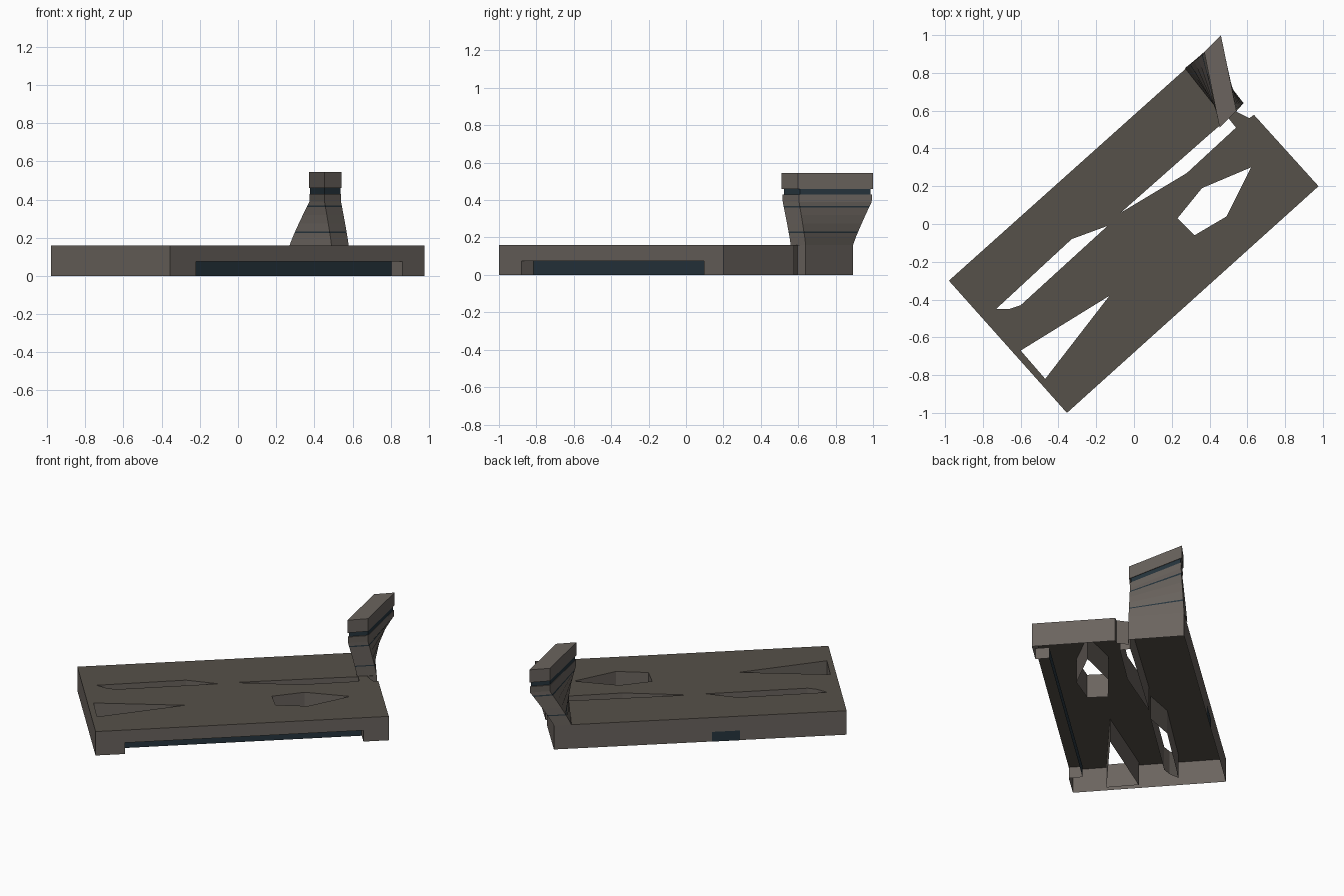
import bpy, bmesh
from mathutils import Vector

if "Cube" in bpy.data.objects:
    bpy.data.objects.remove(bpy.data.objects["Cube"])

H = 0.16                      # deck height
RZ, RD = 0.075, 0.085         # recess height and depth


def material(name, col):
    m = bpy.data.materials.new(name)
    m.diffuse_color = (*col, 1)
    m.use_nodes = True
    m.node_tree.nodes["Principled BSDF"].inputs["Base Color"].default_value = m.diffuse_color
    return m


STONE = material("grey_brown", (0.145, 0.127, 0.112))
TOP = material("dark_grey_brown", (0.094, 0.083, 0.067))
DARK = material("dark_blue", (0.020, 0.036, 0.048))


def finish(name, bm, mats=(STONE,)):
    me = bpy.data.meshes.new(name)
    bm.to_mesh(me)
    bm.free()
    for m in mats:
        me.materials.append(m)
    ob = bpy.data.objects.new(name, me)
    bpy.context.collection.objects.link(ob)
    return ob


def face(bm, pts, mat=0):
    f = bm.faces.new([bm.verts.new(p) for p in pts])
    f.material_index = mat
    return f


def ccw(pts):
    area = sum(a[0] * b[1] - b[0] * a[1] for a, b in zip(pts, pts[1:] + pts[:1]))
    return pts if area > 0 else pts[::-1]


# Deck outline (notched on the short end) and the cut-outs
A, B = Vector((-0.355, -1.0)), Vector((0.977, 0.20))
outline = [tuple(A), tuple(B), (0.635, 0.578), (0.61, 0.56), (0.54, 0.595),
           (0.58, 0.64), (0.353, 0.893), (-0.98, -0.30)]
holes = [
    [(-0.60, -0.67), (-0.13, -0.38), (-0.47, -0.82)],
    [(0.62, 0.30), (0.36, 0.19), (0.23, 0.03), (0.32, -0.06), (0.49, 0.04)],
    [(-0.73, -0.45), (-0.66, -0.45), (-0.60, -0.43), (-0.14, -0.01), (-0.33, -0.08)],
    [(-0.07, 0.06), (0.28, 0.27), (0.54, 0.51), (0.50, 0.56), (0.40, 0.475)],
]
loops = [ccw(outline)] + [ccw(h)[::-1] for h in holes]

# Deck top with openings
bm = bmesh.new()
edges = []
for lp in loops:
    vs = [bm.verts.new((x, y, H)) for x, y in lp]
    edges += [bm.edges.new((vs[i - 1], vs[i])) for i in range(len(vs))]
bmesh.ops.triangle_fill(bm, use_beauty=True, use_dissolve=False, edges=edges, normal=(0, 0, 1))
for f in bm.faces:
    f.normal_update()
    if f.normal.z < 0:
        f.normal_flip()
bmesh.ops.dissolve_limit(bm, angle_limit=0.01, verts=bm.verts[:], edges=bm.edges[:])
finish("deck_top", bm, (TOP,))

# Deck walls, open underneath; the first outline edge gets the long recess
bm = bmesh.new()
for k, lp in enumerate(loops):
    for i, a in enumerate(lp):
        if k == 0 and i == 0:
            continue
        b = lp[(i + 1) % len(lp)]
        face(bm, [(*a, 0), (*b, 0), (*b, H), (*a, H)])
u = (B - A).normalized()
n = Vector((-u.y, u.x))
L = (B - A).length
s0, s1 = 0.18, L - 0.155


def P(s, d, z):
    return (*(A + u * s + n * d), z)


face(bm, [P(0, 0, 0), P(s0, 0, 0), P(s0, 0, H), P(0, 0, H)])
face(bm, [P(s1, 0, 0), P(L, 0, 0), P(L, 0, H), P(s1, 0, H)])
face(bm, [P(s0, 0, RZ), P(s1, 0, RZ), P(s1, 0, H), P(s0, 0, H)])
finish("deck_walls", bm)

# Long recess in the front-right side
bm = bmesh.new()
face(bm, [P(s0, 0, 0), P(s0, RD, 0), P(s0, RD, RZ), P(s0, 0, RZ)])
face(bm, [P(s1, RD, 0), P(s1, 0, 0), P(s1, 0, RZ), P(s1, RD, RZ)])
face(bm, [P(s0, 0, RZ), P(s0, RD, RZ), P(s1, RD, RZ), P(s1, 0, RZ)], 2)
face(bm, [P(s0, RD, 0), P(s1, RD, 0), P(s1, RD, RZ), P(s0, RD, RZ)], 1)
finish("side_recess", bm, (STONE, DARK, TOP))

# Small dark panel on the back-left side
bm = bmesh.new()
C, D = Vector(outline[6]), Vector(outline[7])
p, q = (C.lerp(D, t) + n * 0.002 for t in (0.54, 0.636))
face(bm, [(*p, 0), (*q, 0), (*q, 0.065), (*p, 0.065)])
finish("back_panel", bm, (DARK,))


# Corner tower: twisted flaring body, collar, neck and cap
base = [(0.353, 0.893), (0.27, 0.825), (0.49, 0.56), (0.58, 0.64)]
top = [(0.46, 1.0), (0.372, 0.91), (0.453, 0.51), (0.542, 0.60)]
mid = sum((Vector(t) for t in top), Vector((0, 0))) / 4


def ring(t, scale=1.0):
    return [Vector(a).lerp(mid + (Vector(b) - mid) * scale, t) for a, b in zip(base, top)]


def loft(name, levels, dark=()):
    bm = bmesh.new()
    rings = [[bm.verts.new((*p, z)) for p in pts] for pts, z in levels]
    for j, (r, s) in enumerate(zip(rings, rings[1:])):
        for i in range(4):
            k = (i + 1) % 4
            f = bm.faces.new((r[i], r[k], s[k], s[i]))
            f.material_index = int(j in dark)
    bm.faces.new(rings[0][::-1])
    bm.faces.new(rings[-1])
    bmesh.ops.recalc_face_normals(bm, faces=bm.faces[:])
    return finish(name, bm, (STONE, DARK))


zs = [0.16, 0.205, 0.225, 0.232, 0.275, 0.32, 0.36, 0.368, 0.39]
body = [(ring(((z - 0.16) / 0.23) ** 1.1, 0.97), z) for z in zs]
body += [(ring(1, 0.98), 0.43), (ring(1, 0.94), 0.43), (ring(1, 0.94), 0.462)]
loft("tower_body", body, dark=(2, 6, 10))
loft("tower_cap", [(ring(1), 0.46), (ring(1), 0.545)])
